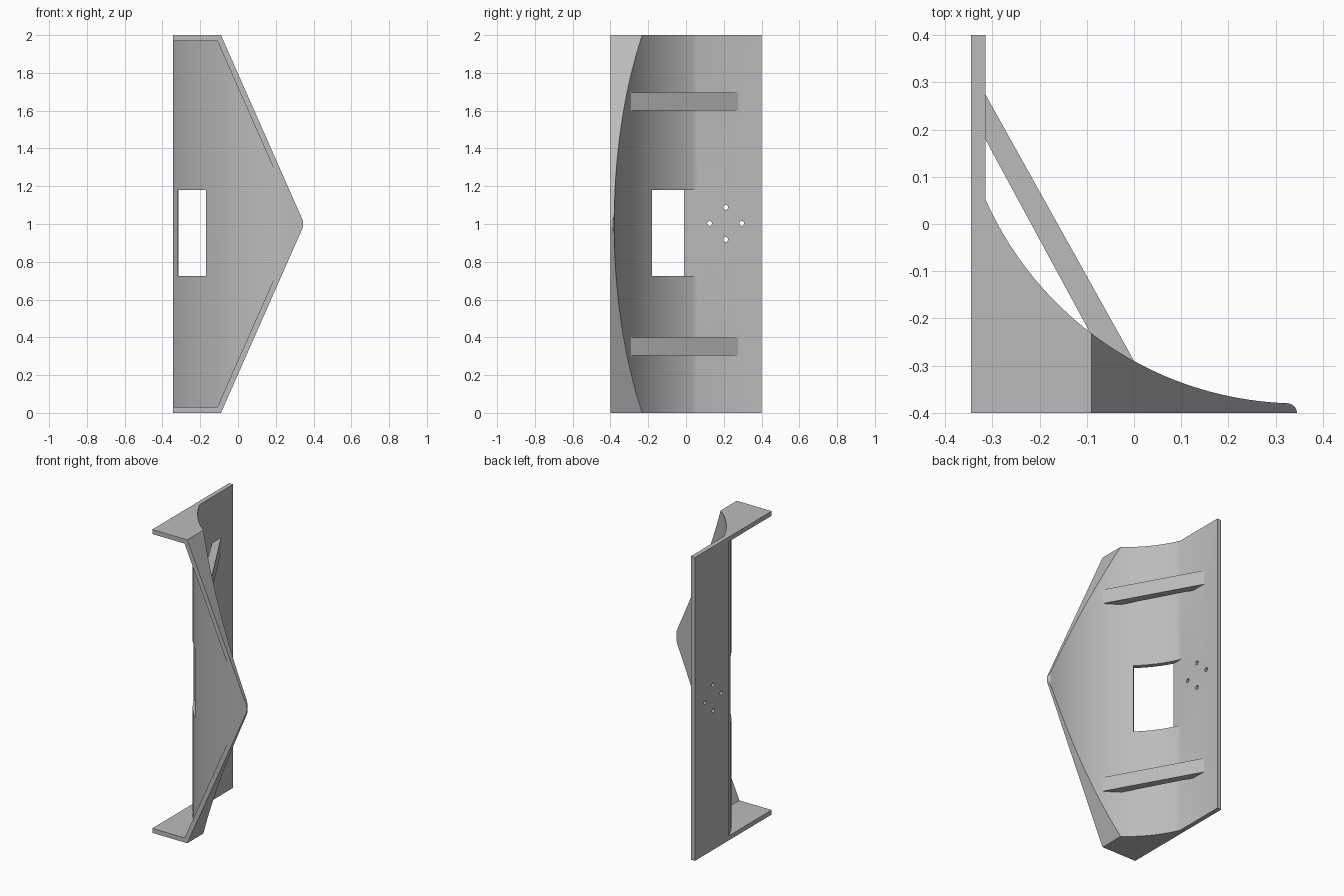
import bpy, bmesh, math
from mathutils import Vector

cube = bpy.data.objects.get("Cube")
if cube:
    bpy.data.objects.remove(cube)

grey = bpy.data.materials.new("plain_grey")
grey.use_nodes = True
colour = (0.5, 0.5, 0.5, 1)
grey.diffuse_color = colour
grey.node_tree.nodes["Principled BSDF"].inputs["Base Color"].default_value = colour

CENTRE, RADIUS, WALL = Vector((0.35, 0.347)), 0.727, 0.03
LEFT, FRONT = -0.345, -0.4


def prism(name, points, axis, start, end):
    """Extrude a 2D outline along one axis."""
    place = {"x": lambda p, t: (t, p[0], p[1]),
             "y": lambda p, t: (p[0], t, p[1]),
             "z": lambda p, t: (p[0], p[1], t)}[axis]
    bm = bmesh.new()
    face = bm.faces.new([bm.verts.new(place(p, start)) for p in points])
    moved = bmesh.ops.extrude_face_region(bm, geom=[face])["geom"]
    shift = Vector(place((0, 0), end - start))
    bmesh.ops.translate(bm, vec=shift, verts=[g for g in moved if isinstance(g, bmesh.types.BMVert)])
    bmesh.ops.recalc_face_normals(bm, faces=bm.faces)
    mesh = bpy.data.meshes.new(name)
    bm.to_mesh(mesh)
    bm.free()
    mesh.materials.append(grey)
    obj = bpy.data.objects.new(name, mesh)
    bpy.context.collection.objects.link(obj)
    return obj


def activate(obj):
    bpy.ops.object.select_all(action="DESELECT")
    obj.select_set(True)
    bpy.context.view_layer.objects.active = obj


def combine(obj, tool, operation):
    mod = obj.modifiers.new("cut", "BOOLEAN")
    mod.object, mod.operation, mod.solver = tool, operation, "EXACT"
    activate(obj)
    bpy.ops.object.modifier_apply(modifier=mod.name)
    bpy.data.objects.remove(tool)


def arc(radius, x_from, x_to, steps=40):
    """Points on the lower left of the bend, spaced evenly by angle."""
    a, b = (math.acos((x - CENTRE.x) / radius) for x in (x_from, x_to))
    angles = [a + (b - a) * i / steps for i in range(steps + 1)]
    return [(CENTRE.x + radius * math.cos(t), CENTRE.y - radius * math.sin(t)) for t in angles]


def outline(inset):
    """Trapezoid with a rounded nose, shrunk by the wall thickness."""
    slope = 0.4415
    lean = math.atan(slope)
    nose = 0.07 - inset
    centre_x = 0.3515 - 0.07 / math.cos(lean)
    tip = [(centre_x + nose * math.cos(t), 1 + nose * math.sin(t))
           for t in [lean * i / 6 for i in range(-6, 7)]]
    half = 1 - inset
    corner = centre_x + nose / math.cos(lean) - slope * half
    return [(-0.6, 1 - half), (corner, 1 - half)] + tip + [(corner, 1 + half), (-0.6, 1 + half)]


# Curved panel with its flat mounting flange, trimmed to the outline
lip = [(0.325 + 0.02 * math.cos(t), FRONT + 0.02 * math.sin(t))
       for t in [math.pi / 2 * i / 6 for i in range(6)]]
profile = [(LEFT, FRONT)] + lip + arc(RADIUS, 0.325, LEFT + WALL) + [(LEFT + WALL, 0.4), (LEFT, 0.4)]
panel = prism("curved_panel", profile, "z", -0.1, 2.1)
combine(panel, prism("outline_trim", outline(0), "y", -0.6, 0.6), "INTERSECT")

# Hollow the front, leaving thin end caps and sloping rims
hollow_profile = [(-0.5, -0.5), (0.3, -0.5)] + arc(RADIUS + WALL, 0.3, LEFT - 0.01)
hollow_profile += [(-0.5, hollow_profile[-1][1])]
hollow = prism("hollow", hollow_profile, "z", -0.1, 2.1)
combine(hollow, prism("hollow_trim", outline(WALL), "y", -0.8, 0.6), "INTERSECT")
combine(panel, hollow, "DIFFERENCE")

# Rectangular window through the bend
window = [(-0.317, -0.1), (-0.317, 0.06), (-0.25, 0.06), (-0.131, -0.162), (-0.2, -0.234)]
combine(panel, prism("window", window, "z", 0.725, 1.18), "DIFFERENCE")

# Ring of four bolt holes in the flange
for k in range(4):
    turn = k * math.pi / 2
    y, z = 0.21 + 0.085 * math.cos(turn), 1.003 + 0.085 * math.sin(turn)
    circle = [(y + 0.013 * math.cos(i * math.pi / 8), z + 0.013 * math.sin(i * math.pi / 8))
              for i in range(16)]
    combine(panel, prism("bolt_hole", circle, "x", -0.5, -0.2), "DIFFERENCE")

activate(panel)
bpy.ops.object.shade_smooth_by_angle(angle=math.radians(30))

# Diagonal braces between flange and panel
brace = [(-0.32, 0.284), (-0.32, 0.189), (-0.085, -0.245), (0.004, -0.297)]
for label, z in (("lower", 0.305), ("upper", 1.602)):
    prism(label + "_brace", brace, "z", z, z + 0.095)
